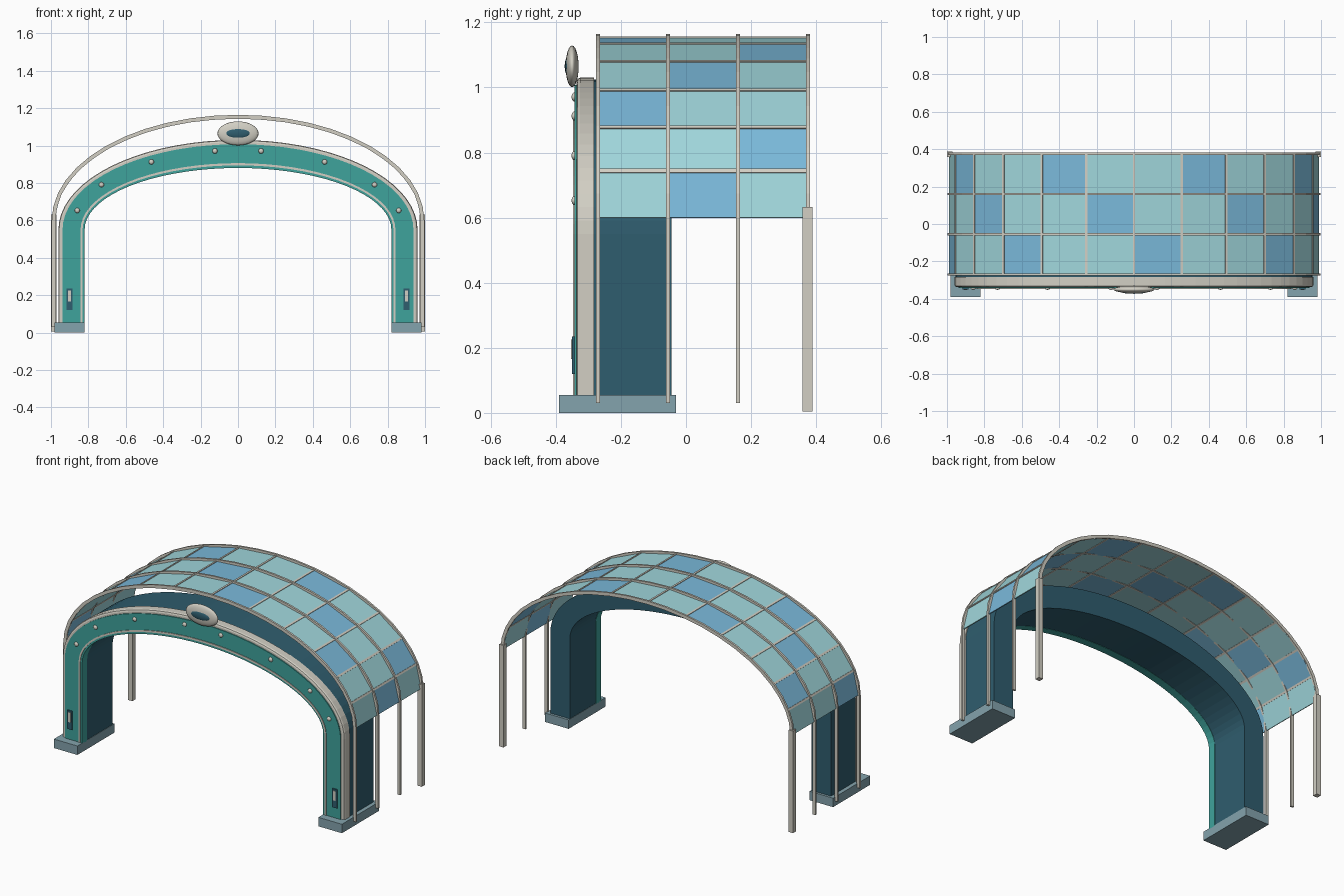
import bpy, bmesh, math
from mathutils import Vector

if "Cube" in bpy.data.objects:
    bpy.data.objects.remove(bpy.data.objects["Cube"])


def material(name, hex_code):
    rgb = [int(hex_code[i:i + 2], 16) / 255 for i in (0, 2, 4)]
    lin = [c / 12.92 if c <= 0.04045 else ((c + 0.055) / 1.055) ** 2.4 for c in rgb]
    m = bpy.data.materials.new(name)
    m.diffuse_color = (*lin, 1)
    m.use_nodes = True
    m.node_tree.nodes["Principled BSDF"].inputs["Base Color"].default_value = m.diffuse_color
    return m


TEAL = material("teal", "3fa39c")
NAVY = material("deep_blue", "2f5d6e")
CREAM = material("warm_grey", "d2cfc4")
STONE = material("blue_grey", "84a3ad")
LIGHT = material("pale_glass", "a0d7dc")
BLUE = material("blue_glass", "7ab9da")


def finish(name, bm, *mats):
    bmesh.ops.recalc_face_normals(bm, faces=bm.faces[:])
    me = bpy.data.meshes.new(name)
    bm.to_mesh(me)
    bm.free()
    for m in mats:
        me.materials.append(m)
    ob = bpy.data.objects.new(name, me)
    bpy.context.collection.objects.link(ob)
    return ob


def curve(a, b, spring, foot, n):
    """Half ellipse on two straight legs, in the x-z plane."""
    pts = [(a * math.cos(math.pi * i / n), spring + b * math.sin(math.pi * i / n))
           for i in range(n + 1)]
    return [(a, foot)] + pts + [(-a, foot)]


def arch(name, outer, inner, y0, y1, mat, spring=0.55, foot=0.05, n=36, bevel=0):
    """Closed arch band between two (half width, rise) curves."""
    bm = bmesh.new()
    rings = []
    for (xo, zo), (xi, zi) in zip(curve(*outer, spring, foot, n),
                                  curve(*inner, spring, foot, n)):
        rings.append([bm.verts.new(p) for p in
                      ((xo, y0, zo), (xo, y1, zo), (xi, y1, zi), (xi, y0, zi))])
    edge = []
    for r, s in zip(rings, rings[1:]):
        for k in range(4):
            bm.faces.new((r[k], r[(k + 1) % 4], s[(k + 1) % 4], s[k]))
        edge.append(bm.edges.get((r[0], s[0])))
    bm.faces.new(rings[0])
    bm.faces.new(rings[-1])
    if bevel:
        bmesh.ops.bevel(bm, geom=edge, offset=bevel, segments=2, profile=0.5,
                        affect='EDGES')
    return finish(name, bm, mat)


def box(name, lo, hi, mat):
    bm = bmesh.new()
    bmesh.ops.create_cube(bm, size=1)
    for v in bm.verts:
        v.co = Vector([lo[k] + (v.co[k] + 0.5) * (hi[k] - lo[k]) for k in range(3)])
    return finish(name, bm, mat)


def ellipsoid(name, centre, radii, mat, u=24, v=12):
    bm = bmesh.new()
    bmesh.ops.create_uvsphere(bm, u_segments=u, v_segments=v, radius=1)
    for vert in bm.verts:
        x, y, z = vert.co
        vert.co = Vector((centre[0] + x * radii[0], centre[1] + z * radii[1],
                          centre[2] + y * radii[2]))
    for f in bm.faces:
        f.smooth = True
    return finish(name, bm, mat)


# Entrance arch: deep body, rounded trim, coloured face and thin inlay
arch("arch_body", (0.955, 0.475), (0.822, 0.332), -0.31, -0.045, NAVY)
arch("arch_outer_trim", (0.96, 0.48), (0.90, 0.42), -0.337, -0.283, CREAM, bevel=0.012)
arch("arch_face", (0.938, 0.457), (0.82, 0.33), -0.343, -0.295, TEAL)
arch("arch_inlay", (0.842, 0.356), (0.831, 0.344), -0.347, -0.34, CREAM)

# Paired feet, plaques and rear posts
for side, s in (("right", 1), ("left", -1)):
    def pair(name, x0, x1, y0, y1, z0, z1, mat):
        xs = sorted((s * x0, s * x1))
        box(f"{name}_{side}", (xs[0], y0, z0), (xs[1], y1, z1), mat)
    pair("foot_block", 0.82, 0.98, -0.39, -0.03, 0, 0.055, STONE)
    pair("plaque", 0.885, 0.918, -0.35, -0.341, 0.12, 0.235, NAVY)
    pair("plaque_insert", 0.893, 0.91, -0.353, -0.346, 0.165, 0.225, CREAM)
    pair("rear_post", 0.97, 1.0, 0.358, 0.388, 0.005, 0.632, CREAM)
    # Round studs along the face
    for i, deg in enumerate((14, 34.5, 58.5, 82)):
        t = math.radians(deg)
        ellipsoid(f"stud_{side}_{i + 1}",
                  (s * 0.886 * math.cos(t), -0.343, 0.55 + 0.425 * math.sin(t)),
                  (0.014, 0.009, 0.014), CREAM, 12, 6)

# Oval boss over the arch with a plain dark oval inset
ellipsoid("oval_boss", (0, -0.35, 1.065), (0.11, 0.02, 0.064), CREAM, 32, 12)
ellipsoid("oval_inset", (0, -0.364, 1.065), (0.066, 0.009, 0.027), NAVY, 24, 8)

# Canopy: 12 x 3 flat glass panes on an elliptical vault
A, B, SPRING, N = 0.985, 0.55, 0.6, 12
ROWS = [-0.27, -0.055, 0.16, 0.375]


def vault(i):
    t = math.pi * i / N
    return A * math.cos(t), SPRING + B * math.sin(t)


bm = bmesh.new()
grid = [[bm.verts.new((vault(i)[0], y, vault(i)[1])) for y in ROWS] for i in range(N + 1)]
for i in range(N):
    for r in range(3):
        f = bm.faces.new((grid[i][r], grid[i + 1][r], grid[i + 1][r + 1], grid[i][r + 1]))
        f.material_index = int((i + 1) % 3 == r)   # diagonal run of blue panes
glass = finish("canopy_glass", bm, LIGHT, BLUE)
solid = glass.modifiers.new("thickness", 'SOLIDIFY')
solid.thickness = 0.006
solid.offset = 0

# Ribs: the front three run down to the ground, the last stands on the posts
for k, y in enumerate(ROWS):
    arch(f"canopy_rib_{k + 1}", (0.996, 0.564), (0.976, 0.543), y - 0.006, y + 0.006,
         CREAM, spring=SPRING, foot=0.03, n=24)

# Long bars between the panes
for i in range(1, N):
    x, z = vault(i)
    bar = box(f"canopy_bar_{i}", (-0.006, ROWS[0], -0.006), (0.006, ROWS[-1], 0.006), CREAM)
    bar.location = (x, 0, z)
    bar.rotation_euler = (0, math.atan2(x / A ** 2, (z - SPRING) / B ** 2), 0)
